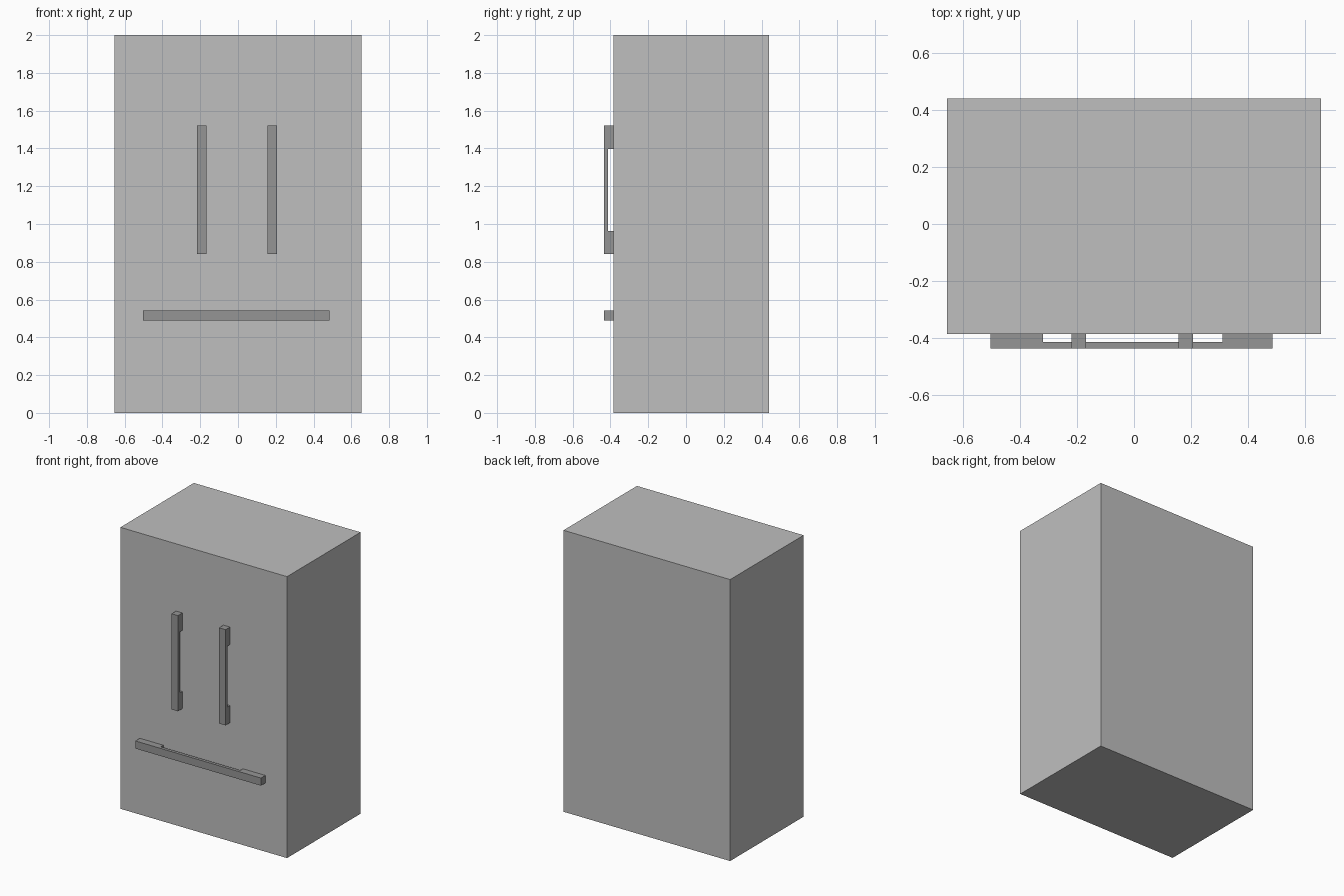
import bpy, bmesh

if "Cube" in bpy.data.objects:
    bpy.data.objects.remove(bpy.data.objects["Cube"])

FRONT, OUTER, INNER = -0.385, -0.435, -0.413   # door face, grip outside, grip inside


def material(name, value):
    m = bpy.data.materials.new(name)
    m.diffuse_color = (value, value, value, 1)
    m.use_nodes = True
    m.node_tree.nodes["Principled BSDF"].inputs["Base Color"].default_value = m.diffuse_color
    return m


def add_object(name, bm, mat):
    bmesh.ops.recalc_face_normals(bm, faces=bm.faces[:])
    mesh = bpy.data.meshes.new(name)
    bm.to_mesh(mesh)
    bm.free()
    mesh.materials.append(mat)
    obj = bpy.data.objects.new(name, mesh)
    bpy.context.collection.objects.link(obj)


def handle(name, ends, gap, sides, vertical):
    """U-shaped grip: profile along its length, extruded across its width."""
    a, d = ends
    b, c = gap
    profile = [(a, FRONT), (a, OUTER), (d, OUTER), (d, FRONT),
               (c, FRONT), (c, INNER), (b, INNER), (b, FRONT)]
    place = (lambda t, y, s: (s, y, t)) if vertical else (lambda t, y, s: (t, y, s))
    bm = bmesh.new()
    rings = [[bm.verts.new(place(t, y, s)) for t, y in profile] for s in sides]
    for ring in rings:
        bm.faces.new(ring)
    for i in range(8):
        j = (i + 1) % 8
        bm.faces.new((rings[0][i], rings[0][j], rings[1][j], rings[1][i]))
    add_object(name, bm, steel)


body_grey = material("light grey", 0.52)
steel = material("mid grey", 0.30)

# Cabinet
bm = bmesh.new()
bmesh.ops.create_cube(bm, size=1)
for v in bm.verts:
    v.co = (v.co.x * 1.31, v.co.y * 0.825 + 0.0275, v.co.z * 2 + 1)
add_object("cabinet", bm, body_grey)

# Door handles and drawer handle
for name, sides in (("left_door_handle", (-0.218, -0.168)),
                    ("right_door_handle", (0.155, 0.207))):
    handle(name, (0.842, 1.522), (0.964, 1.398), sides, True)
handle("drawer_handle", (-0.502, 0.485), (-0.318, 0.309), (0.488, 0.542), False)
